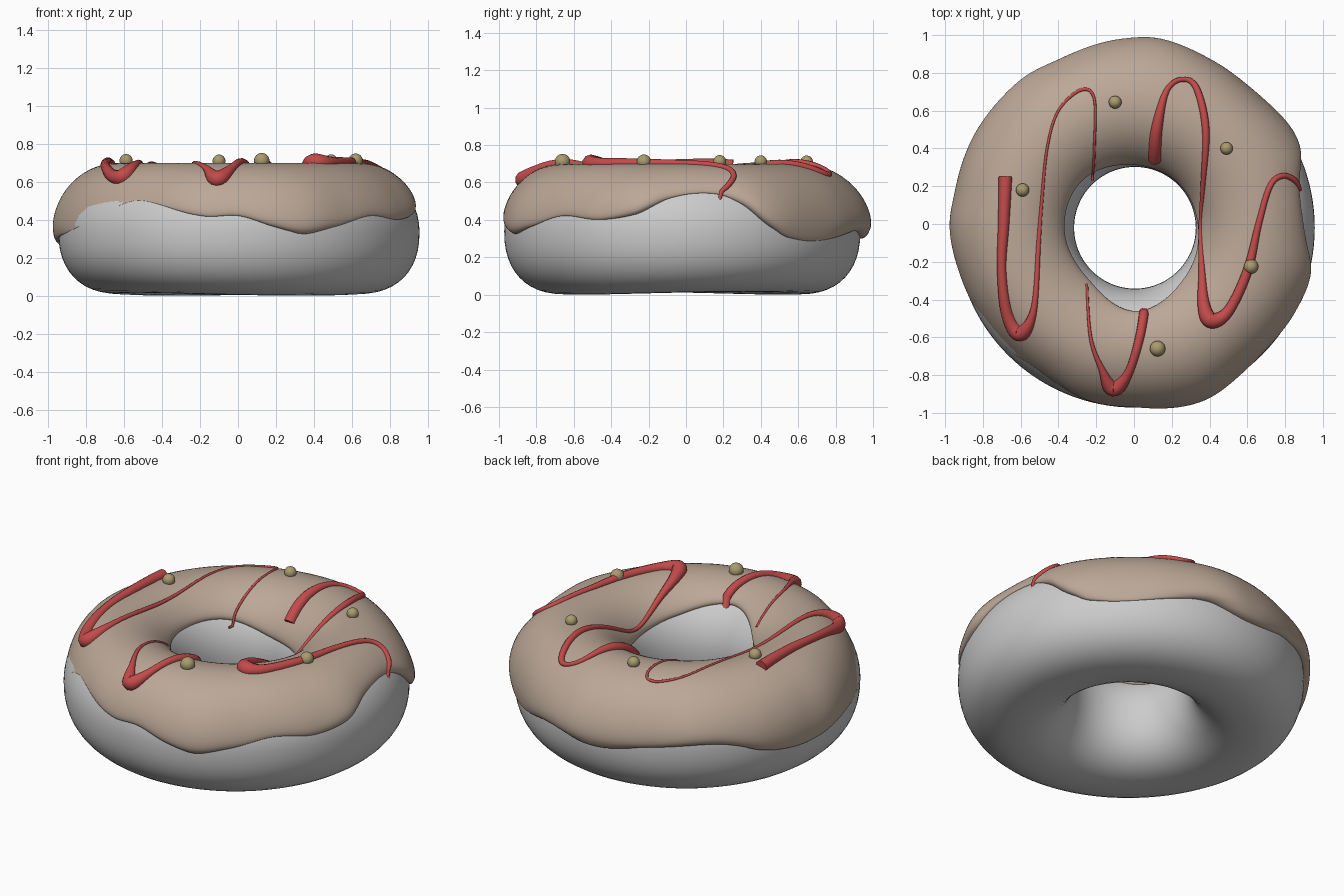
import bpy
from math import sin, cos, pi, asin, radians
from mathutils import Vector
from mathutils.bvhtree import BVHTree

if "Cube" in bpy.data.objects:
    bpy.data.objects.remove(bpy.data.objects["Cube"])

CX, CY = 0.005, -0.02            # ring centre
R, A, ZC, B = 0.637, 0.315, 0.338, 0.33   # tube radius, half width, mid height, half height


def material(name, col):
    m = bpy.data.materials.new(name)
    m.diffuse_color = (*col, 1)
    m.use_nodes = True
    m.node_tree.nodes["Principled BSDF"].inputs["Base Color"].default_value = m.diffuse_color
    return m


def add_mesh(name, verts, faces, mat=None):
    me = bpy.data.meshes.new(name)
    me.from_pydata(verts, [], faces)
    me.polygons.foreach_set("use_smooth", [True] * len(faces))
    ob = bpy.data.objects.new(name, me)
    bpy.context.collection.objects.link(ob)
    if mat:
        me.materials.append(mat)
    return ob


def lookup(table, deg):
    """Smooth periodic interpolation of (angle, value) pairs."""
    pts = table + [(table[0][0] + 360, table[0][1])]
    d = deg % 360
    if d < pts[0][0]:
        d += 360
    n = len(table)
    for i in range(n):
        (a, va), (b, vb) = pts[i], pts[i + 1]
        if a <= d <= b:
            t = (d - a) / (b - a)
            p = table[i - 1][1]
            q = table[(i + 2) % n][1]
            m0, m1 = (vb - p) / 2, (q - va) / 2
            return ((2*t**3 - 3*t*t + 1) * va + (t**3 - 2*t*t + t) * m0
                    + (3*t*t - 2*t**3) * vb + (t**3 - t*t) * m1)


def section(phi):
    """Dough cross-section: ellipse, slightly squarer underneath."""
    e = 1.0 if sin(phi) >= 0 else 2 / 2.3
    c, s = cos(phi), sin(phi)
    return (R + A * abs(c)**e * (1 if c >= 0 else -1),
            ZC + B * abs(s)**e * (1 if s >= 0 else -1))


def ring_faces(n, m, closed):
    out = []
    for i in range(n):
        k = (i + 1) % n
        for j in range(m if closed else m - 1):
            l = (j + 1) % m
            out.append((i*m + j, k*m + j, k*m + l, i*m + l))
    return out


# Dough ring
N, M = 128, 48
verts = []
for i in range(N):
    th = 2 * pi * i / N
    for j in range(M):
        r, z = section(-2 * pi * j / M)
        z += 0.008 * sin(2 * th + 0.5) * max(0, 1 - z / 0.3)
        verts.append((CX + r * cos(th), CY + r * sin(th), max(z, 0.0)))
add_mesh("dough", verts, [f[::-1] for f in ring_faces(N, M, True)][::1]).data.flip_normals()

# Icing: outer drip height, outer radius and inner edge height by angle
drip = [(5, .54), (14, .53), (21, .475), (28, .38), (35, .32), (48, .30), (75, .34),
        (93, .31), (115, .35), (135, .37), (153, .30), (169, .28), (188, .32),
        (200, .34), (214, .39), (223, .45), (235, .50), (258, .42), (270, .42),
        (282, .36), (291, .33), (301, .36), (317, .42), (332, .40), (345, .43), (355, .51)]
rim = [(0, .965), (14, .965), (25, .99), (48, .95), (65, .965), (82, 1.0), (93, .99),
       (114, .97), (127, .99), (145, .98), (168, .97), (180, .984), (197, .965),
       (214, .955), (238, .96), (252, .987), (270, .99), (292, 1.01), (309, .98),
       (333, .985), (346, 1.0)]
inner = [(0, .47), (45, .45), (90, .46), (135, .53), (180, .53), (225, .52),
         (270, .60), (315, .53)]
N, M, T = 192, 56, 0.032
verts = []
for i in range(N):
    th = 2 * pi * i / N
    deg = 360 * i / N
    p0 = pi - asin((lookup(inner, deg) - ZC) / B)
    p1 = asin((lookup(drip, deg) - ZC) / B)
    extra = lookup(rim, deg) + 0.02 * sin(th) - (R + A + T)
    for j in range(M):
        u = 0.5 - 0.5 * cos(pi * j / (M - 1))
        phi = p0 + (p1 - p0) * u
        r, z = section(phi)
        nrm = Vector((cos(phi) / A, sin(phi) / B)).normalized()
        k = max(0, 1 - abs(2 * u - 1)**14)**0.5
        r += nrm.x * T * k + extra * max(0, cos(phi))**1.5 * k
        z += nrm.y * T * k
        if j in (0, M - 1):      # tuck the edge into the dough
            r -= nrm.x * 0.006
        verts.append((CX + r * cos(th), CY + r * sin(th), z))
icing = add_mesh("icing", verts, ring_faces(N, M, False), material("icing_tan", (.50, .39, .31)))
icing.data.flip_normals()
bvh = BVHTree.FromPolygons(verts, [tuple(p.vertices) for p in icing.data.polygons])


def on_icing(x, y):
    hit = bvh.ray_cast(Vector((x, y, 2)), Vector((0, 0, -1)))[0]
    return hit.z if hit else 0.5


# Drizzle strands: (x, y, radius) seen from above
red = material("drizzle_red", (.55, .07, .07))
strands = {
    "drizzle_left": [(-.68, .25, .036), (-.69, 0, .030), (-.70, -.25, .025), (-.67, -.48, .033),
                     (-.60, -.58, .042), (-.53, -.45, .018), (-.505, -.1, .012), (-.49, .1, .009),
                     (-.46, .4, .007), (-.40, .6, .007), (-.28, .71, .009), (-.21, .66, .007),
                     (-.21, .4, .007), (-.22, .23, .007)],
    "drizzle_front": [(-.25, -.32, .007), (-.23, -.6, .009), (-.17, -.77, .018), (-.11, -.87, .045),
                      (-.03, -.79, .024), (.03, -.6, .024), (.06, -.42, .026)],
    "drizzle_right": [(.11, .34, .034), (.12, .5, .030), (.17, .7, .016), (.25, .765, .014),
                      (.33, .72, .018), (.38, .5, .020), (.365, .2, .013), (.352, 0, .010),
                      (.36, -.25, .018), (.37, -.43, .034), (.41, -.51, .045), (.50, -.46, .030),
                      (.60, -.25, .026), (.66, 0, .018), (.72, .2, .016), (.79, .255, .015),
                      (.86, .22, .015), (.89, .14, .006)],
}


def catmull(p, q, r, s, t):
    return 0.5 * (2*q + (r - p)*t + (2*p - 5*q + 4*r - s)*t*t + (3*q - p - 3*r + s)*t**3)


for name, pts in strands.items():
    cu = bpy.data.curves.new(name, 'CURVE')
    cu.dimensions = '3D'
    cu.bevel_depth = 1.0
    cu.bevel_resolution = 3
    cu.use_fill_caps = True
    v = [Vector(p) for p in pts]
    v = [v[0]] + v + [v[-1]]
    path = [catmull(*v[i:i + 4], k / 8) for i in range(len(v) - 3) for k in range(8)] + [v[-1]]
    sp = cu.splines.new('POLY')
    sp.points.add(len(path) - 1)
    for p, w in zip(sp.points, path):
        p.co = (w.x, w.y, on_icing(w.x, w.y) + 0.1 * w.z, 1)
        p.radius = max(w.z, 0.005)
    sp.use_smooth = True
    cu.materials.append(red)
    bpy.context.collection.objects.link(bpy.data.objects.new(name, cu))

# Sugar beads
gold = material("bead_gold", (.40, .33, .16))
for i, (x, y, r) in enumerate([(-.10, .645, .034), (.49, .40, .033), (-.59, .18, .035),
                               (.62, -.225, .038), (.125, -.66, .041)]):
    bpy.ops.mesh.primitive_uv_sphere_add(segments=24, ring_count=16, radius=r,
                                         location=(x, y, on_icing(x, y) + 0.012))
    ob = bpy.context.object
    ob.name = f"sugar_bead_{i + 1}"
    ob.data.materials.append(gold)
    bpy.ops.object.shade_smooth()
